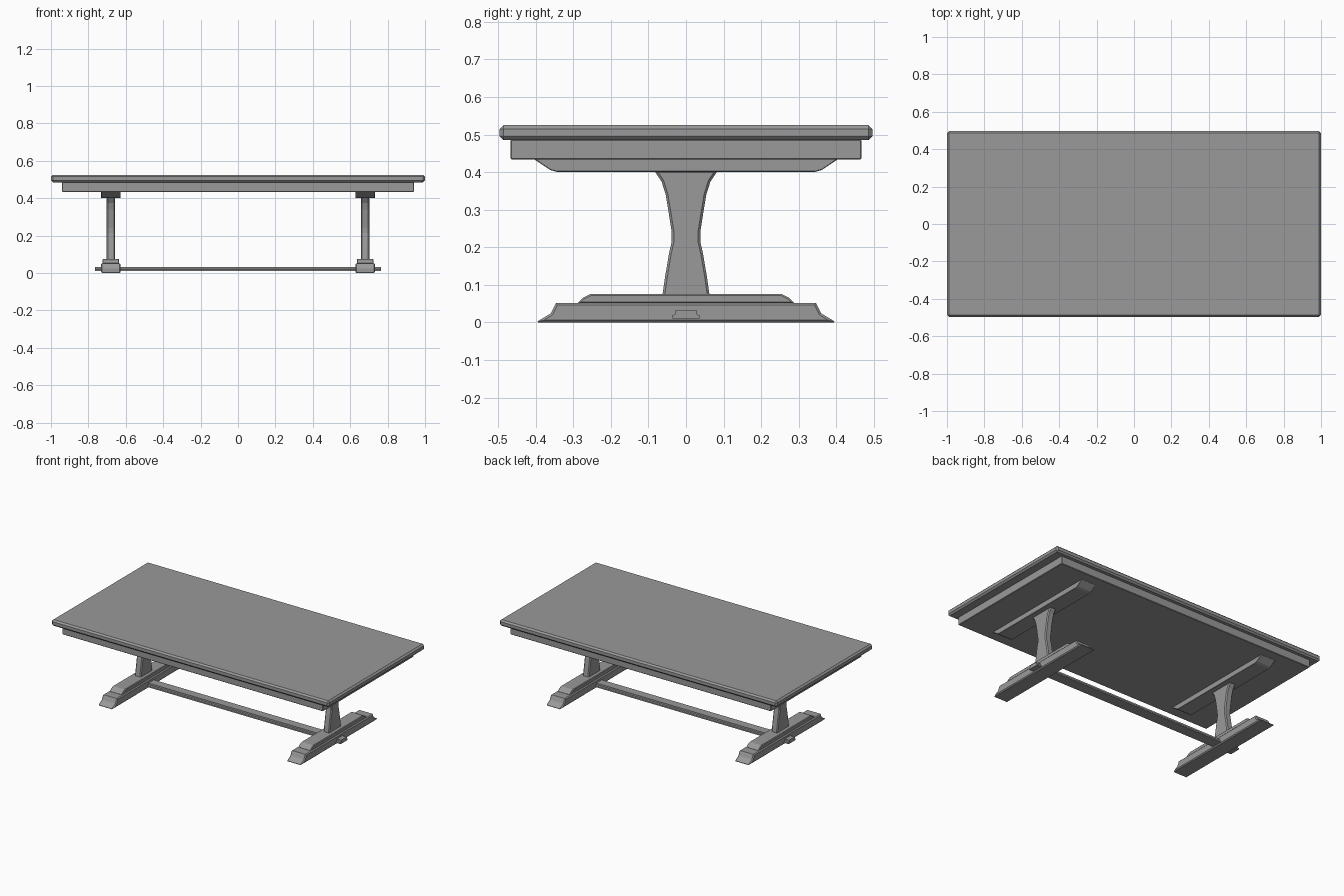
import bpy
import bmesh

cube = bpy.data.objects.get("Cube")
if cube:
    bpy.data.objects.remove(cube, do_unlink=True)

grey = bpy.data.materials.new("plain_grey")
grey.use_nodes = True
colour = (0.32, 0.32, 0.32, 1)
grey.diffuse_color = colour
grey.node_tree.nodes["Principled BSDF"].inputs["Base Color"].default_value = colour


def extrude_profile(name, half, x, width, bevel=0.0):
    """Mirror a bottom-to-top (y, z) half profile and extrude it along x."""
    outline = half + [(-y, z) for y, z in reversed(half)]
    bm = bmesh.new()
    face = bm.faces.new([bm.verts.new((x - width / 2, y, z)) for y, z in outline])
    out = bmesh.ops.extrude_face_region(bm, geom=[face])
    moved = [v for v in out["geom"] if isinstance(v, bmesh.types.BMVert)]
    bmesh.ops.translate(bm, verts=moved, vec=(width, 0, 0))
    bmesh.ops.recalc_face_normals(bm, faces=bm.faces)
    mesh = bpy.data.meshes.new(name)
    bm.to_mesh(mesh)
    bm.free()
    obj = bpy.data.objects.new(name, mesh)
    bpy.context.collection.objects.link(obj)
    mesh.materials.append(grey)
    if bevel:
        mod = obj.modifiers.new("chamfer", 'BEVEL')
        mod.width = bevel
        mod.segments = 1
        mod.limit_method = 'ANGLE'
        mod.angle_limit = 1.2
    return obj


def box(name, half_y, z0, z1, width, bevel=0.0):
    return extrude_profile(name, [(half_y, z0), (half_y, z1)], 0, width, bevel)


# Top slab and the apron block under it
box("tabletop", 0.496, 0.485, 0.525, 2.0, 0.01)
box("apron", 0.467, 0.434, 0.487, 1.88, 0.003)

# Two trestles
brace = [(0.345, 0.401), (0.362, 0.406), (0.402, 0.433), (0.402, 0.436)]
leg = [(0.063, 0.07), (0.056, 0.12), (0.045, 0.185), (0.038, 0.215), (0.038, 0.24),
       (0.045, 0.285), (0.054, 0.34), (0.065, 0.375), (0.085, 0.405)]
foot = [(0.4, 0), (0.36, 0.024), (0.346, 0.052)]
foot_cap = [(0.29, 0.05), (0.275, 0.065), (0.255, 0.075)]
for side, x in (("left", 0.68), ("right", -0.68)):
    extrude_profile(side + "_brace", brace, x, 0.106, 0.006)
    extrude_profile(side + "_leg", leg, x, 0.044, 0.006)
    extrude_profile(side + "_foot", foot, x, 0.106, 0.006)
    extrude_profile(side + "_foot_cap", foot_cap, x, 0.09, 0.004)

# Long stretcher with a stepped section, passing through both feet
stretcher = [(0.036, 0.01), (0.036, 0.019), (0.028, 0.022), (0.028, 0.033)]
extrude_profile("stretcher", stretcher, 0, 1.53)
